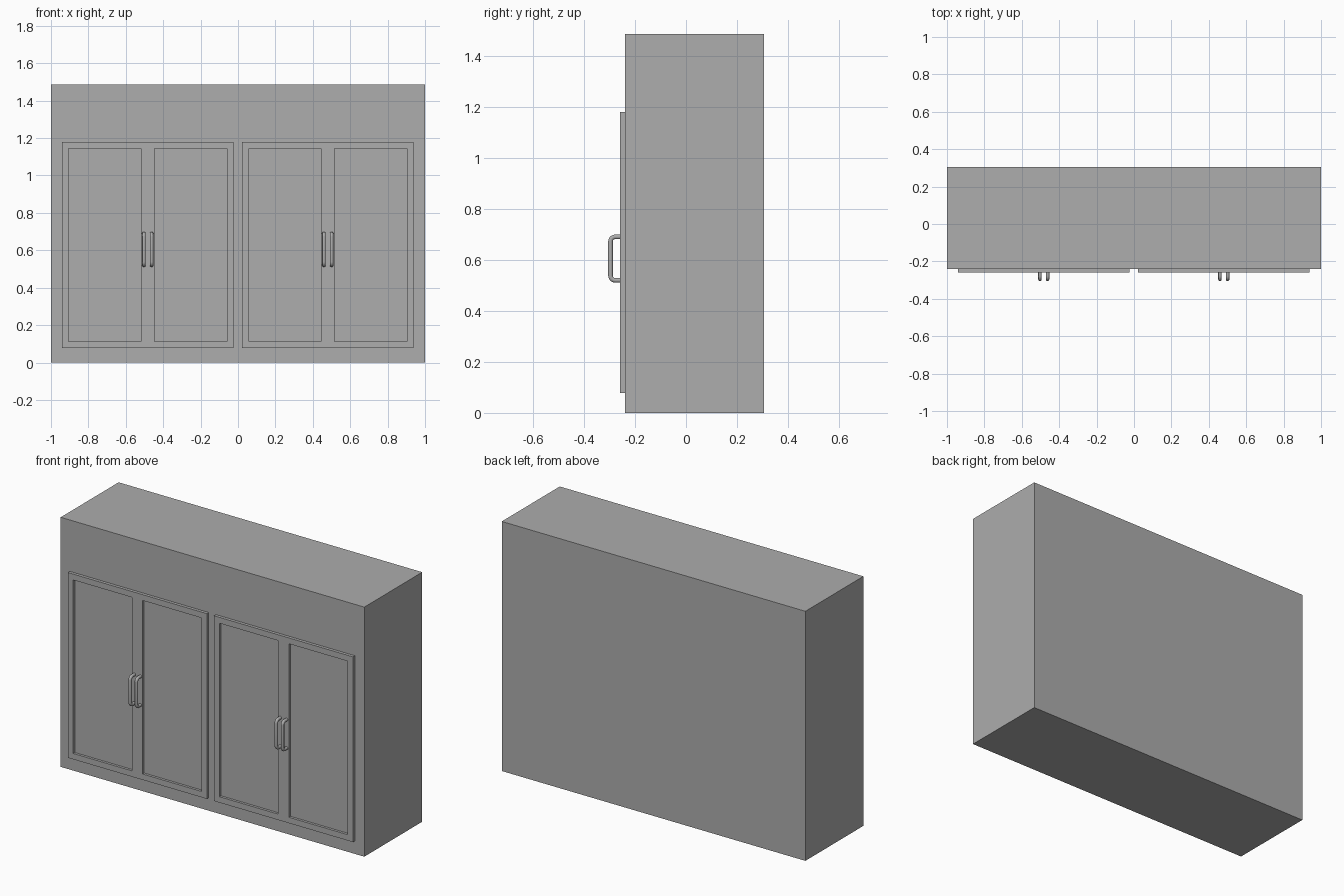
import bpy, bmesh, math
from mathutils import Vector

if "Cube" in bpy.data.objects:
    bpy.data.objects.remove(bpy.data.objects["Cube"])

grey = bpy.data.materials.new("cabinet_grey")
grey.diffuse_color = (0.418, 0.418, 0.418, 1)
grey.use_nodes = True
grey.node_tree.nodes["Principled BSDF"].inputs["Base Color"].default_value = grey.diffuse_color


def box(name, lo, hi, recess=None):
    """Box between two corners; recess = (frame width, depth) sinks a panel in the front."""
    bm = bmesh.new()
    bmesh.ops.create_cube(bm, size=1)
    lo, hi = Vector(lo), Vector(hi)
    for v in bm.verts:
        v.co = Vector(h if c > 0 else l for c, l, h in zip(v.co, lo, hi))
    if recess:
        bm.normal_update()
        front = min(bm.faces, key=lambda f: f.normal.y)
        bmesh.ops.inset_region(bm, faces=[front], thickness=recess[0], use_even_offset=True)
        # straight-walled recess
        panel = bmesh.ops.extrude_discrete_faces(bm, faces=[front])["faces"][0]
        for v in panel.verts:
            v.co.y += recess[1]
    bmesh.ops.recalc_face_normals(bm, faces=bm.faces)
    mesh = bpy.data.meshes.new(name)
    bm.to_mesh(mesh)
    bm.free()
    mesh.materials.append(grey)
    ob = bpy.data.objects.new(name, mesh)
    bpy.context.collection.objects.link(ob)
    return ob


def handle(name, x, z0=0.52, z1=0.69, y_door=-0.255, y_bar=-0.296, r=0.0095, bend=0.018):
    """U-shaped round bar with bent corners."""
    pts = [(x, y_door, z0)]
    for cz, start in ((z0 + bend, -90), (z1 - bend, 180)):
        for i in range(6):
            a = math.radians(start - i * 18)
            pts.append((x, y_bar + bend + bend * math.cos(a), cz + bend * math.sin(a)))
    pts.append((x, y_door, z1))
    curve = bpy.data.curves.new(name, 'CURVE')
    curve.dimensions = '3D'
    curve.bevel_depth = r
    curve.bevel_resolution = 3
    spline = curve.splines.new('POLY')
    spline.points.add(len(pts) - 1)
    for p, co in zip(spline.points, pts):
        p.co = (*co, 1)
    curve.materials.append(grey)
    ob = bpy.data.objects.new(name, curve)
    bpy.context.collection.objects.link(ob)
    bpy.ops.object.select_all(action='DESELECT')
    ob.select_set(True)
    bpy.context.view_layer.objects.active = ob
    bpy.ops.object.convert(target='MESH')
    bpy.ops.object.shade_smooth_by_angle(angle=math.radians(40))


# Cabinet carcass
box("cabinet_body", (-1, -0.24, 0), (1, 0.305, 1.486))

# Two pairs of framed doors, each with a handle beside the meeting edge
for pair, x0 in (("left", -0.94), ("right", 0.0225)):
    mid = x0 + 0.4575
    for side, a, b, hx in (("left", x0, mid, mid - 0.0205),
                           ("right", mid, x0 + 0.915, mid + 0.0205)):
        box(f"{pair}_pair_{side}_door", (a, -0.258, 0.077), (b, -0.24, 1.18), (0.035, 0.015))
        handle(f"{pair}_pair_{side}_handle", hx)
